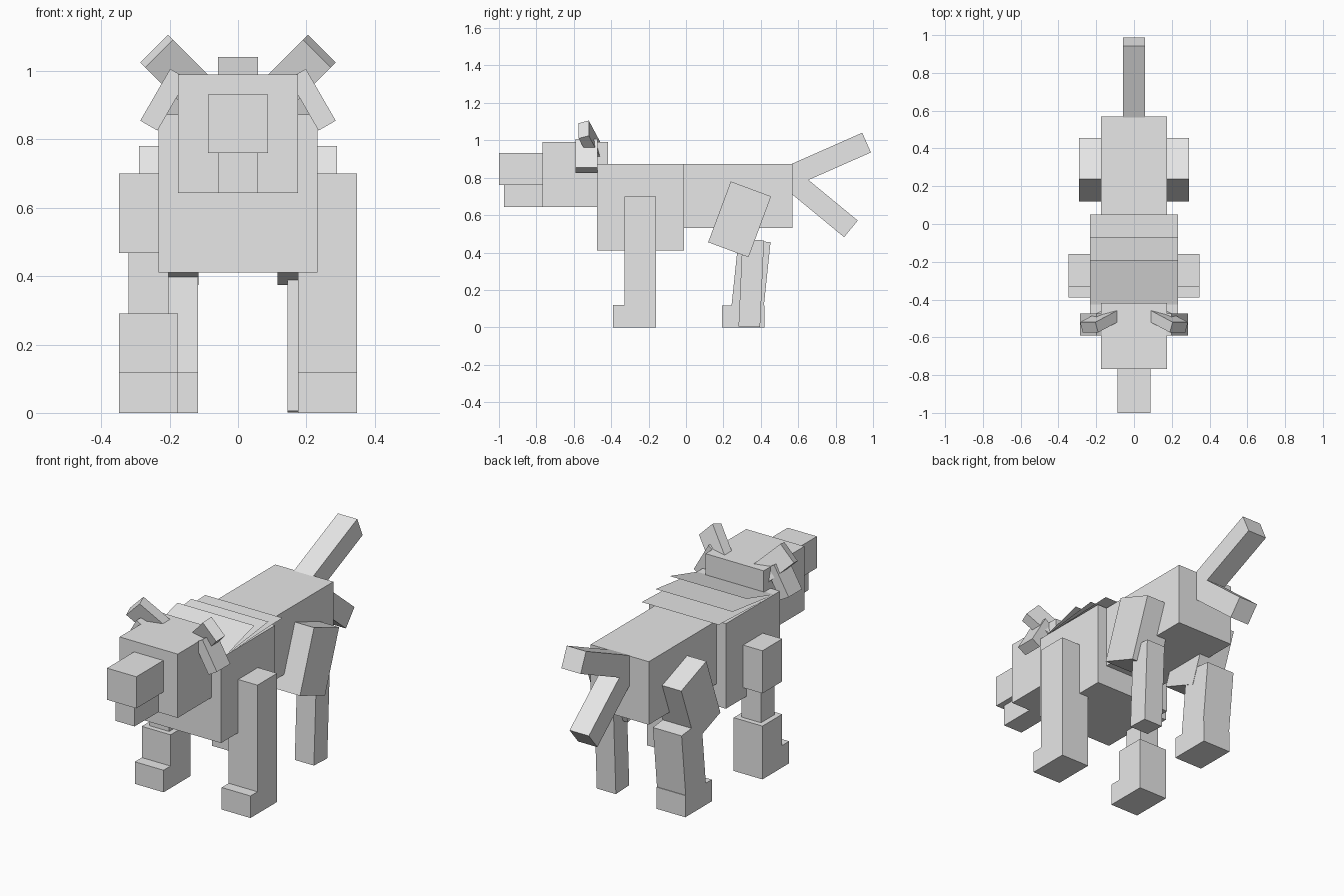
import bpy
import bmesh
from math import radians
from mathutils import Matrix, Vector

cube = bpy.data.objects.get("Cube")
if cube:
    bpy.data.objects.remove(cube, do_unlink=True)

grey = bpy.data.materials.new("plain_grey")
grey.use_nodes = True
grey.diffuse_color = (0.8, 0.8, 0.8, 1)
grey.node_tree.nodes["Principled BSDF"].inputs["Base Color"].default_value = (0.8, 0.8, 0.8, 1)


def finish(name, bm):
    mesh = bpy.data.meshes.new(name)
    bm.to_mesh(mesh)
    bm.free()
    mesh.materials.append(grey)
    obj = bpy.data.objects.new(name, mesh)
    bpy.context.collection.objects.link(obj)
    return obj


def block(name, centre, size, turn=None):
    """A box of the given size, turned about its centre."""
    bm = bmesh.new()
    bmesh.ops.create_cube(bm, size=1)
    turn = turn or Matrix.Identity(4)
    bm.transform(Matrix.Translation(centre) @ turn @ Matrix.Diagonal((*size, 1)))
    return finish(name, bm)


def span(name, x, y, z):
    """An upright box between the limits on each axis."""
    lims = (x, y, z)
    return block(name, [(a + b) / 2 for a, b in lims], [b - a for a, b in lims])


def tilted(name, x, top_back, depth, length, angle):
    """A box tilted about x, hung from its top back edge (y, z)."""
    turn = Matrix.Rotation(radians(angle), 4, "X")
    centre = Vector((0, *top_back)) + turn @ Vector((0, -depth / 2, -length / 2))
    centre.x = (x[0] + x[1]) / 2
    return block(name, centre, (x[1] - x[0], depth, length), turn)


# Trunk
span("chest", (-.232, .232), (-.477, -.012), (.41, .873))
span("hindquarters", (-.175, .175), (-.012, .57), (.53, .873))

# Head
span("head", (-.175, .175), (-.768, -.418), (.643, .99))
span("snout", (-.088, .088), (-1, -.768), (.76, .932))
span("lower_jaw", (-.058, .058), (-.972, -.768), (.643, .76))

# Ears and cheek tufts on both sides
for side, word in ((1, "left"), (-1, "right")):
    ear_turn = Matrix.Rotation(radians(45 * side), 4, "Y") @ Matrix.Rotation(radians(20.7), 4, "X")
    block(word + "_ear", (.18 * side, -.516, 1.0), (.115, .058, .175), ear_turn)
    tuft_turn = Matrix.Rotation(radians(-30 * side), 4, "Y")
    block(word + "_cheek_tuft", (.217 * side, -.532, .916), (.058, .115, .175), tuft_turn)

# Mane of thin sheets fanning back from the neck
for i, (y, z) in enumerate(((-.19, .94), (-.07, .915), (.05, .89))):
    bm = bmesh.new()
    corners = ((-.232, -.43, .872), (.232, -.43, .872), (.232, y, z), (-.232, y, z))
    bm.faces.new([bm.verts.new(c) for c in corners])
    finish(f"mane_sheet_{i + 1}", bm)

# Forked tail
for name, start, length, angle in (("upper_tail", (.54, .80), .465, 23.8),
                                   ("lower_tail", (.55, .80), .43, -39.5)):
    turn = Matrix.Rotation(radians(angle), 4, "X")
    centre = Vector((0, *start)) + turn @ Vector((0, length / 2, 0))
    block(name, centre, (.116, length, .115), turn)

# Left front leg, whole
span("left_front_leg", (.175, .348), (-.33, -.16), (0, .70))
span("left_front_foot", (.175, .348), (-.39, -.33), (0, .12))

# Right front leg, narrow in the middle
span("right_front_upper_leg", (-.348, -.175), (-.33, -.16), (.468, .70))
span("right_front_bone", (-.32, -.203), (-.302, -.188), (.28, .48))
span("right_front_lower_leg", (-.348, -.175), (-.33, -.16), (0, .29))
span("right_front_foot", (-.348, -.175), (-.39, -.33), (0, .12))

# Hind legs: matching thighs, full right shin with a foot, thin left shin
tilted("left_thigh", (.115, .29), (.455, .70), .23, .347, -20.4)
tilted("right_thigh", (-.29, -.115), (.455, .70), .23, .347, -20.4)
tilted("left_shin", (.145, .26), (.417, .465), .115, .465, -2.6)
tilted("right_shin", (-.29, -.117), (.452, .455), .172, .36, -6)
span("right_hind_foot", (-.29, -.117), (.192, .42), (0, .118))
